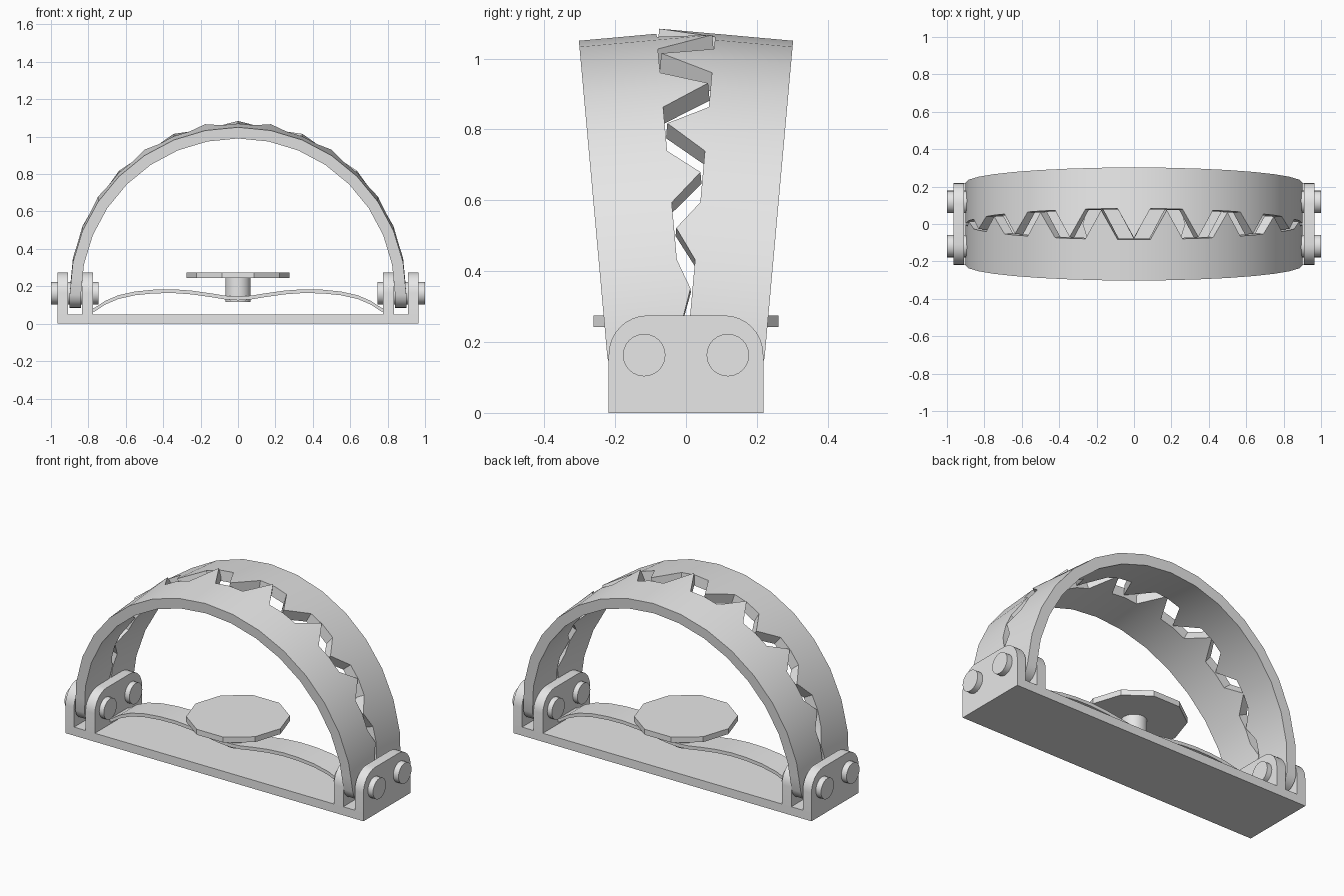
import bpy, bmesh, math
from mathutils import Vector

cube = bpy.data.objects.get("Cube")
if cube:
    bpy.data.objects.remove(cube, do_unlink=True)

steel = bpy.data.materials.new("grey_steel")
steel.use_nodes = True
steel.diffuse_color = (0.8, 0.8, 0.8, 1)
steel.node_tree.nodes["Principled BSDF"].inputs["Base Color"].default_value = (0.8, 0.8, 0.8, 1)

PIN_Y, PIN_Z = 0.118, 0.163


def finish(name, bm, smooth=True):
    bmesh.ops.recalc_face_normals(bm, faces=bm.faces)
    mesh = bpy.data.meshes.new(name)
    bm.to_mesh(mesh)
    bm.free()
    mesh.materials.append(steel)
    ob = bpy.data.objects.new(name, mesh)
    bpy.context.collection.objects.link(ob)
    if smooth:
        bpy.ops.object.select_all(action='DESELECT')
        ob.select_set(True)
        bpy.context.view_layer.objects.active = ob
        bpy.ops.object.shade_smooth_by_angle(angle=math.radians(30))
    return ob


def loft(name, rings, smooth=True):
    """Skin a list of equal-length closed rings and cap both ends."""
    bm = bmesh.new()
    loops = [[bm.verts.new(p) for p in ring] for ring in rings]
    n = len(loops[0])
    for a, b in zip(loops, loops[1:]):
        for i in range(n):
            j = (i + 1) % n
            bm.faces.new((a[i], a[j], b[j], b[i]))
    bm.faces.new(loops[0])
    bm.faces.new(loops[-1][::-1])
    return finish(name, bm, smooth)


def plate(name, profile, x0, x1):
    """Extrude a (y, z) profile along x."""
    return loft(name, [[(x, y, z) for y, z in profile] for x in (x0, x1)])


def circle(cy, cz, r, n, start=0.0):
    return [(cy + r * math.cos(start + 2 * math.pi * i / n),
             cz + r * math.sin(start + 2 * math.pi * i / n)) for i in range(n)]


# Base plate
plate("base_plate", [(-0.218, 0), (0.218, 0), (0.218, 0.05), (-0.218, 0.05)], -0.966, 0.966)

# Hinge lugs with rounded top corners
R, HALF, TOP = 0.11, 0.218, 0.275
corner = [(HALF - R + R * math.cos(a), TOP - R + R * math.sin(a))
          for a in (math.pi / 2 * i / 8 for i in range(9))]
lug = [(-HALF, 0), (HALF, 0)] + corner + [(-y, z) for y, z in reversed(corner)]
for side, s in (("left", 1), ("right", -1)):
    plate(f"{side}_outer_lug", lug, s * 0.91, s * 0.966)
    plate(f"{side}_inner_lug", lug, s * 0.775, s * 0.835)
    # Hinge pins
    for end, t in (("front", -1), ("back", 1)):
        plate(f"{side}_{end}_pin", circle(t * PIN_Y, PIN_Z, 0.06, 24), s * 0.745, s * 1.0)

# Jaws: an arched band with triangular teeth that mesh with the other jaw
OUTER, INNER = 0.9, 0.84
V_OUT, V_VALLEY = -0.104, 0.116
TILT = math.atan(0.09)
STEP = math.radians(11.25)


def arch_point(r, half_step):
    """Point on the faceted arch; odd half steps lie on the middle of a chord."""
    a = half_step * STEP / 2
    if half_step % 2:
        r *= math.cos(STEP / 2)
    return r * math.sin(a), r * math.cos(a)


def jaw(name, t, parity):
    def place(x, v, h):
        y = -PIN_Y + v * math.cos(TILT) - h * math.sin(TILT)
        z = PIN_Z + h * math.cos(TILT) + v * math.sin(TILT)
        return Vector((x, -t * y, z))

    def ring(o, i, v0, v1):
        return [place(o[0], v0, o[1]), place(o[0], v1, o[1]),
                place(i[0], v1, i[1]), place(i[0], v0, i[1])]

    # Rounded lower ends: depth below the hinge and inset from both edges
    ends = [(-0.079, 0.085), (-0.072, 0.055), (-0.055, 0.028), (-0.03, 0.008)]
    rings = [ring((-OUTER, h), (-INNER, h), V_OUT + d, V_VALLEY - d) for h, d in ends]
    for k in range(-16, 17):
        o, i = arch_point(OUTER, k), arch_point(INNER, k)
        v = V_VALLEY
        if k % 2 == 0 and abs(k) <= 14 and (k // 2) % 2 == parity:
            v = 0.116 + 0.177 * o[1]
        rings.append(ring(o, i, V_OUT, v))
    rings += [ring((OUTER, h), (INNER, h), V_OUT + d, V_VALLEY - d) for h, d in reversed(ends)]
    return loft(name, rings)


jaw("front_jaw", 1 * -1, 1)
jaw("back_jaw", 1, 0)

# Leaf spring: bowed strip on each side of the trigger
bow = [(0, 0.135), (0.07, 0.14), (0.15, 0.153), (0.25, 0.167), (0.35, 0.174), (0.45, 0.172),
       (0.55, 0.162), (0.64, 0.142), (0.71, 0.112), (0.765, 0.076), (0.785, 0.07)]
path = [(-x, z) for x, z in reversed(bow[1:])] + bow
W, T = 0.08, 0.01
loft("leaf_spring", [[(x, -W, z - T), (x, W, z - T), (x, W, z + T), (x, -W, z + T)] for x, z in path])

# Trigger stem and ten-sided pressure pan
loft("trigger_stem", [[(x, y, z) for x, y in circle(0, 0, 0.068, 24)] for z in (0.115, 0.25)])
loft("trigger_pan", [[(x, y, z) for x, y in circle(0, 0, 0.275, 10)] for z in (0.243, 0.275)])
